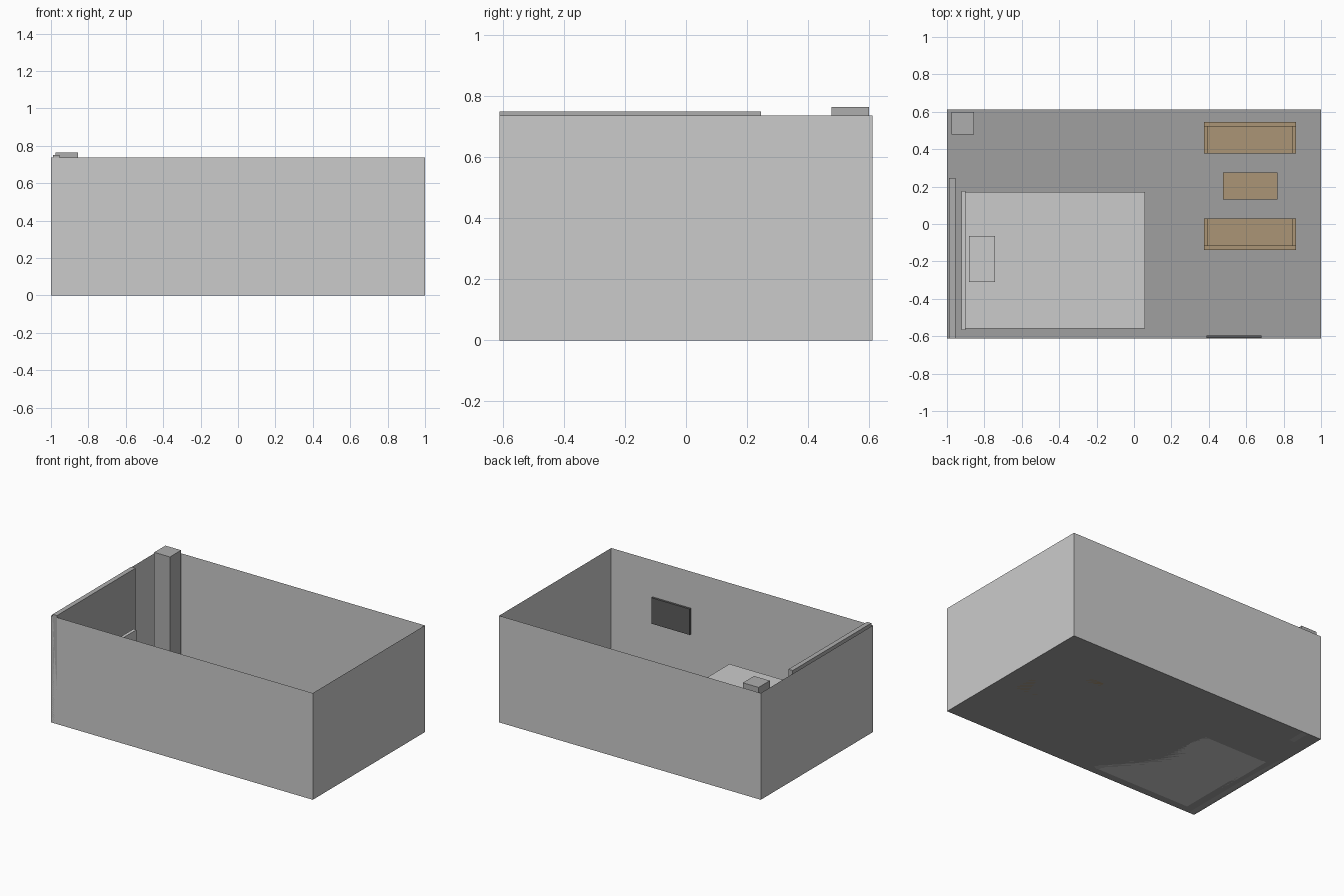
import bpy, bmesh

if "Cube" in bpy.data.objects:
    bpy.data.objects.remove(bpy.data.objects["Cube"])


def material(name, r, g, b):
    m = bpy.data.materials.new(name)
    m.diffuse_color = (r, g, b, 1)
    m.use_nodes = True
    m.node_tree.nodes["Principled BSDF"].inputs["Base Color"].default_value = m.diffuse_color
    return m


wall_grey = material("wall_grey", 0.63, 0.63, 0.63)
floor_grey = material("floor_grey", 0.35, 0.35, 0.35)
dark_grey = material("dark_grey", 0.42, 0.42, 0.42)
linen = material("linen", 0.70, 0.70, 0.70)
wood = material("wood", 0.41, 0.30, 0.18)
black = material("black", 0.11, 0.11, 0.11)


def box(name, x, y, z, mat, keep=None):
    """Box from (min, max) ranges; keep() selects the faces that stay."""
    bm = bmesh.new()
    bmesh.ops.create_cube(bm, size=1)
    if keep:
        drop = [f for f in bm.faces if not keep(f.normal)]
        bmesh.ops.delete(bm, geom=drop, context='FACES')
    for v in bm.verts:
        v.co = [(a + b) / 2 + c * (b - a) for c, (a, b) in zip(v.co, (x, y, z))]
    me = bpy.data.meshes.new(name)
    bm.to_mesh(me)
    bm.free()
    me.materials.append(mat)
    ob = bpy.data.objects.new(name, me)
    bpy.context.collection.objects.link(ob)
    return ob


# Room shell: thin walls, open top
X, Y = (-1, 1), (-0.612, 0.612)
box("walls", X, Y, (0, 0.737), wall_grey, lambda n: abs(n.z) < 0.5)
box("floor", X, Y, (0, 0.737), floor_grey, lambda n: n.z < -0.5)

# Corner column and panel behind the bed
box("column", (-0.975, -0.855), (0.478, 0.6), (0, 0.765), dark_grey)
box("wall_panel", (-0.988, -0.955), (-0.612, 0.246), (0, 0.75), dark_grey)

# Bed
box("bed_base", (-0.90, 0.06), (-0.56, 0.172), (0, 0.207), linen)
box("headboard", (-0.922, -0.90), (-0.566, 0.176), (0, 0.365), linen)
box("pillow", (-0.882, -0.742), (-0.31, -0.063), (0.207, 0.24), linen)

# Wall screen
box("screen", (0.388, 0.682), (-0.61, -0.595), (0.306, 0.485), black)


# Two sofas facing each other; side = direction of the backrest
def sofa(name, back_y, side):
    def span(a, b):
        return tuple(sorted((back_y - side * a, back_y - side * b)))
    box(name + "_back", (0.375, 0.867), span(0, 0.025), (0, 0.21), wood)
    box(name + "_seat", (0.395, 0.847), span(0.025, 0.17), (0, 0.10), wood)
    for label, x in (("left", (0.375, 0.395)), ("right", (0.847, 0.867))):
        box(f"{name}_{label}_arm", x, span(0.025, 0.17), (0, 0.15), wood)


sofa("rear_sofa", 0.546, 1)
sofa("front_sofa", -0.14, -1)

# Coffee table between the sofas
box("coffee_table", (0.475, 0.767), (0.13, 0.275), (0, 0.10), wood)
